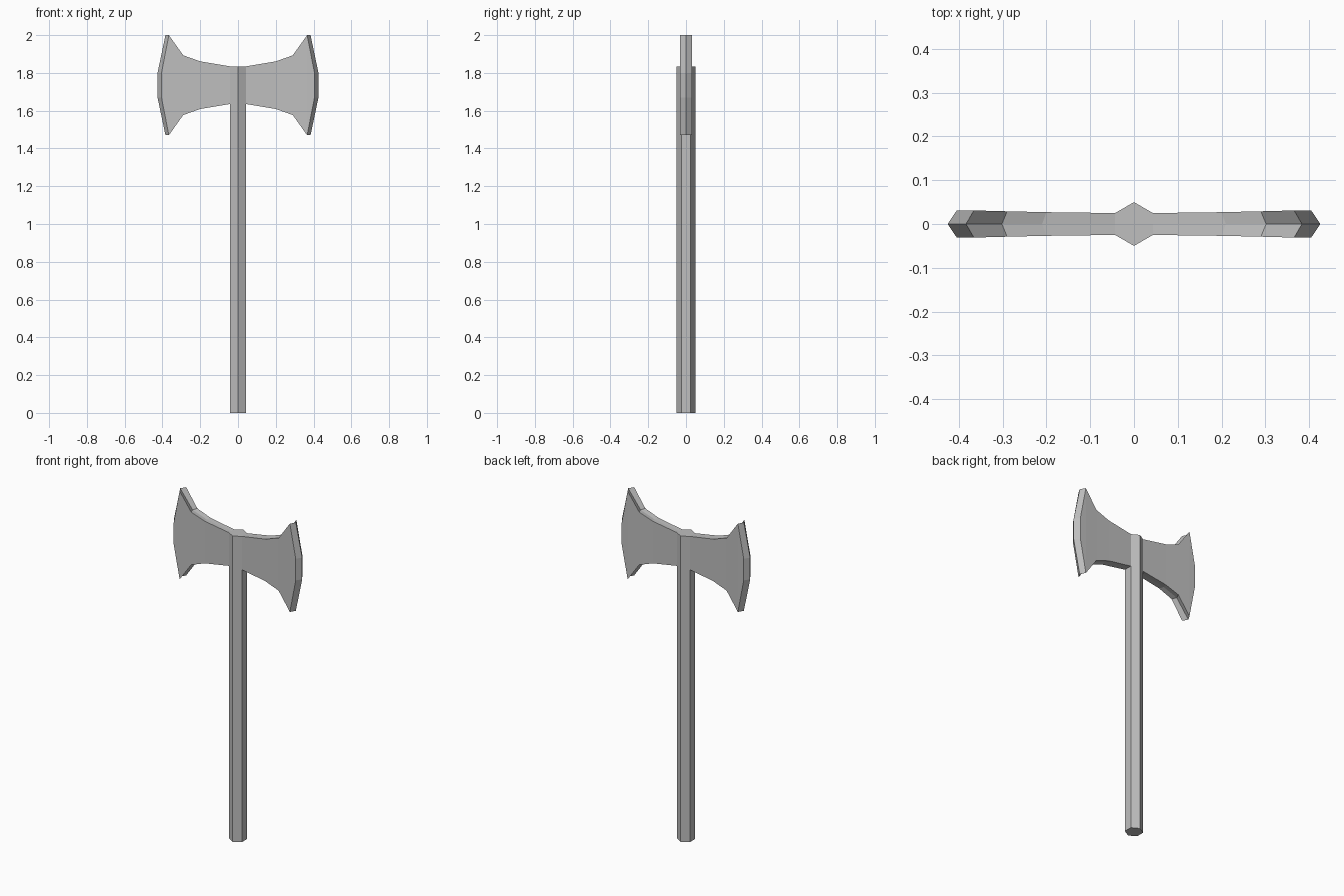
import bpy
import bmesh

cube = bpy.data.objects.get("Cube")
if cube:
    bpy.data.objects.remove(cube, do_unlink=True)

steel = bpy.data.materials.new("grey")
steel.use_nodes = True
GREY = (0.52, 0.52, 0.52, 1)
steel.diffuse_color = GREY
steel.node_tree.nodes["Principled BSDF"].inputs["Base Color"].default_value = GREY

# Handle: hexagonal shaft running up through the head
TOP = 1.835
bpy.ops.mesh.primitive_cylinder_add(vertices=6, radius=0.05, depth=TOP,
                                    location=(0, 0, TOP / 2))
handle = bpy.context.object
handle.name = "handle"
handle.data.materials.append(steel)

# Blade stations: x, half height, half thickness, outward shift of the centre line
STATIONS = [
    (0.043, 0.100, 0.025, 0.0),
    (0.200, 0.126, 0.027, 0.010),
    (0.290, 0.158, 0.029, 0.012),
    (0.366, 0.265, 0.031, 0.018),
    (0.405, 0.065, 0.031, 0.021),
]
CENTRE = 1.735

bm = bmesh.new()
rings = []
for x, h, t, shift in STATIONS:
    corners = [(x, -t, h), (x + shift, 0, h), (x, t, h),
               (x, t, -h), (x + shift, 0, -h), (x, -t, -h)]
    rings.append([bm.verts.new((px, py, CENTRE + pz)) for px, py, pz in corners])

# Skin the stations, then close the cutting edge as a wedge
for a, b in zip(rings, rings[1:]):
    for i in range(6):
        j = (i + 1) % 6
        bm.faces.new((a[i], a[j], b[j], b[i]))
end = rings[-1]
bm.faces.new((end[0], end[1], end[4], end[5]))
bm.faces.new((end[1], end[2], end[3], end[4]))
bmesh.ops.recalc_face_normals(bm, faces=bm.faces)

mesh = bpy.data.meshes.new("axe_blades")
bm.to_mesh(mesh)
bm.free()
mesh.materials.append(steel)
blades = bpy.data.objects.new("axe_blades", mesh)
bpy.context.collection.objects.link(blades)

# Second blade on the opposite side
mirror = blades.modifiers.new("mirror", 'MIRROR')
mirror.use_axis = (True, False, False)
mirror.use_mirror_merge = False
